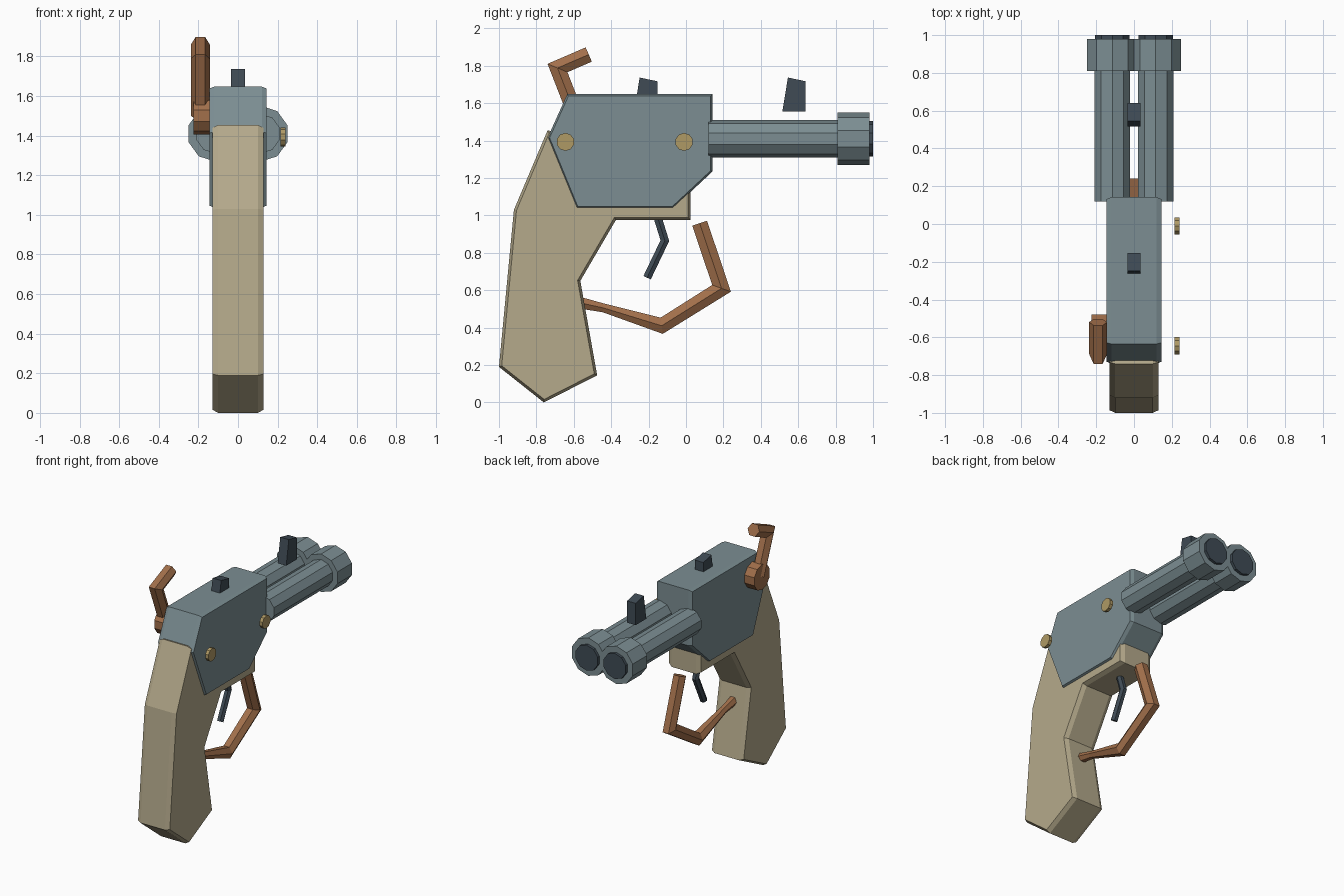
import bpy, bmesh, math
from mathutils import Vector, Matrix

if "Cube" in bpy.data.objects:
    bpy.data.objects.remove(bpy.data.objects["Cube"])


def material(name, rgb):
    m = bpy.data.materials.new(name)
    m.diffuse_color = (*rgb, 1)
    m.use_nodes = True
    m.node_tree.nodes["Principled BSDF"].inputs["Base Color"].default_value = m.diffuse_color
    return m


STEEL = material("steel", (0.20, 0.27, 0.29))
DARK = material("dark_steel", (0.05, 0.07, 0.09))
WOOD = material("pale_wood", (0.46, 0.40, 0.26))
COPPER = material("copper", (0.36, 0.16, 0.07))
BRASS = material("brass", (0.43, 0.32, 0.13))


def finish(bm, name, mat):
    bmesh.ops.recalc_face_normals(bm, faces=bm.faces)
    mesh = bpy.data.meshes.new(name)
    bm.to_mesh(mesh)
    bm.free()
    mesh.materials.append(mat)
    ob = bpy.data.objects.new(name, mesh)
    bpy.context.collection.objects.link(ob)
    return ob


def slab(name, profile, half, mat, inset=0.0, depth=0.0):
    """Side profile (y, z) extruded along x, with chamfered rims."""
    bm = bmesh.new()
    w = half - depth
    left = bm.faces.new([bm.verts.new((-w, y, z)) for y, z in profile])
    right = bmesh.ops.extrude_face_region(bm, geom=[left], use_keep_orig=True)["geom"]
    bmesh.ops.translate(bm, verts=[v for v in right if isinstance(v, bmesh.types.BMVert)],
                        vec=(2 * w, 0, 0))
    bmesh.ops.recalc_face_normals(bm, faces=bm.faces)
    if inset:
        caps = [f for f in bm.faces if abs(f.normal.x) > 0.9]
        bmesh.ops.inset_individual(bm, faces=caps, thickness=inset, depth=depth,
                                   use_even_offset=True)
    return finish(bm, name, mat)


def rod(name, centre, radius, length, axis, mat, sides=10):
    """Low-poly cylinder along x or y with a vertex on its widest line."""
    bm = bmesh.new()
    bmesh.ops.create_cone(bm, cap_ends=True, segments=sides, radius1=radius,
                          radius2=radius, depth=length,
                          matrix=Matrix.Rotation(math.pi / 2, 4, "Z"))
    turn = Matrix.Rotation(math.pi / 2, 4, "Y" if axis == "x" else "X")
    if axis == "y":
        turn = turn @ Matrix.Rotation(math.pi / 2, 4, "Z")
    bm.transform(Matrix.Translation(centre) @ turn)
    return finish(bm, name, mat)


def bar(name, x, path, radii, mat, sides=6):
    """Six-sided bar swept along a bent (y, z) path with mitred corners."""
    bm = bmesh.new()
    pts = [Vector(p) for p in path]
    rings = []
    for i, p in enumerate(pts):
        a = (p - pts[i - 1]).normalized() if i else (pts[1] - p).normalized()
        b = (pts[i + 1] - p).normalized() if i < len(pts) - 1 else a
        t = (a + b).normalized()
        n = Vector((-t.y, t.x)) / t.dot(a)
        ring = []
        for k in range(sides):
            ang = 2 * math.pi * k / sides
            q = p + n * radii[i] * math.sin(ang)
            ring.append(bm.verts.new((x + radii[i] * math.cos(ang), q.x, q.y)))
        rings.append(ring)
    for r0, r1 in zip(rings, rings[1:]):
        for k in range(sides):
            j = (k + 1) % sides
            bm.faces.new((r0[k], r0[j], r1[j], r1[k]))
    bm.faces.new(rings[0])
    bm.faces.new(rings[-1])
    return finish(bm, name, mat)


# Grip with the forestock under the receiver
slab("grip", [(-0.74, 1.455), (-0.92, 1.03), (-1.0, 0.19), (-0.76, 0.0), (-0.475, 0.145),
              (-0.565, 0.65), (-0.375, 0.975), (0.025, 0.975), (0.025, 1.2), (-0.5, 1.4)],
     0.13, WOOD, 0.014, 0.03)

# Receiver
slab("receiver", [(-0.74, 1.415), (-0.635, 1.648), (0.142, 1.648), (0.142, 1.235),
                  (-0.07, 1.037), (-0.585, 1.037)], 0.145, STEEL, 0.01, 0.025)

# Twin barrels, muzzle rings and dark bores
for side, s in (("left", -1), ("right", 1)):
    x = 0.115 * s
    rod(f"barrel_{side}", (x, 0.5, 1.41), 0.10, 0.76, "y", STEEL)
    rod(f"muzzle_ring_{side}", (x, 0.895, 1.41), 0.141, 0.17, "y", STEEL)
    rod(f"bore_{side}", (x, 0.98, 1.41), 0.095, 0.04, "y", DARK)

# Sights
slab("front_sight", [(0.515, 1.555), (0.545, 1.737), (0.64, 1.717), (0.64, 1.555)], 0.035, DARK)
slab("rear_sight", [(-0.265, 1.63), (-0.248, 1.737), (-0.153, 1.717), (-0.153, 1.63)], 0.035, DARK)

# Hammer and its pivot on the left side
rod("hammer_pivot", (-0.18, -0.57, 1.5), 0.095, 0.09, "x", COPPER)
bar("hammer", -0.19, [(-0.575, 1.50), (-0.687, 1.788), (-0.52, 1.86)], [0.048] * 3, COPPER)

# Trigger and guard
bar("trigger", 0, [(-0.155, 1.0), (-0.113, 0.865), (-0.208, 0.667)], [0.025] * 3, DARK)
bar("trigger_guard", 0, [(0.073, 0.958), (0.19, 0.61), (-0.13, 0.41), (-0.44, 0.505), (-0.6, 0.54)],
    [0.048, 0.048, 0.046, 0.027, 0.038], COPPER)

# Screws on the right side
for label, y in (("rear", -0.645), ("front", -0.01)):
    rod(f"screw_{label}", (0.228, y, 1.393), 0.048, 0.025, "x", BRASS)
